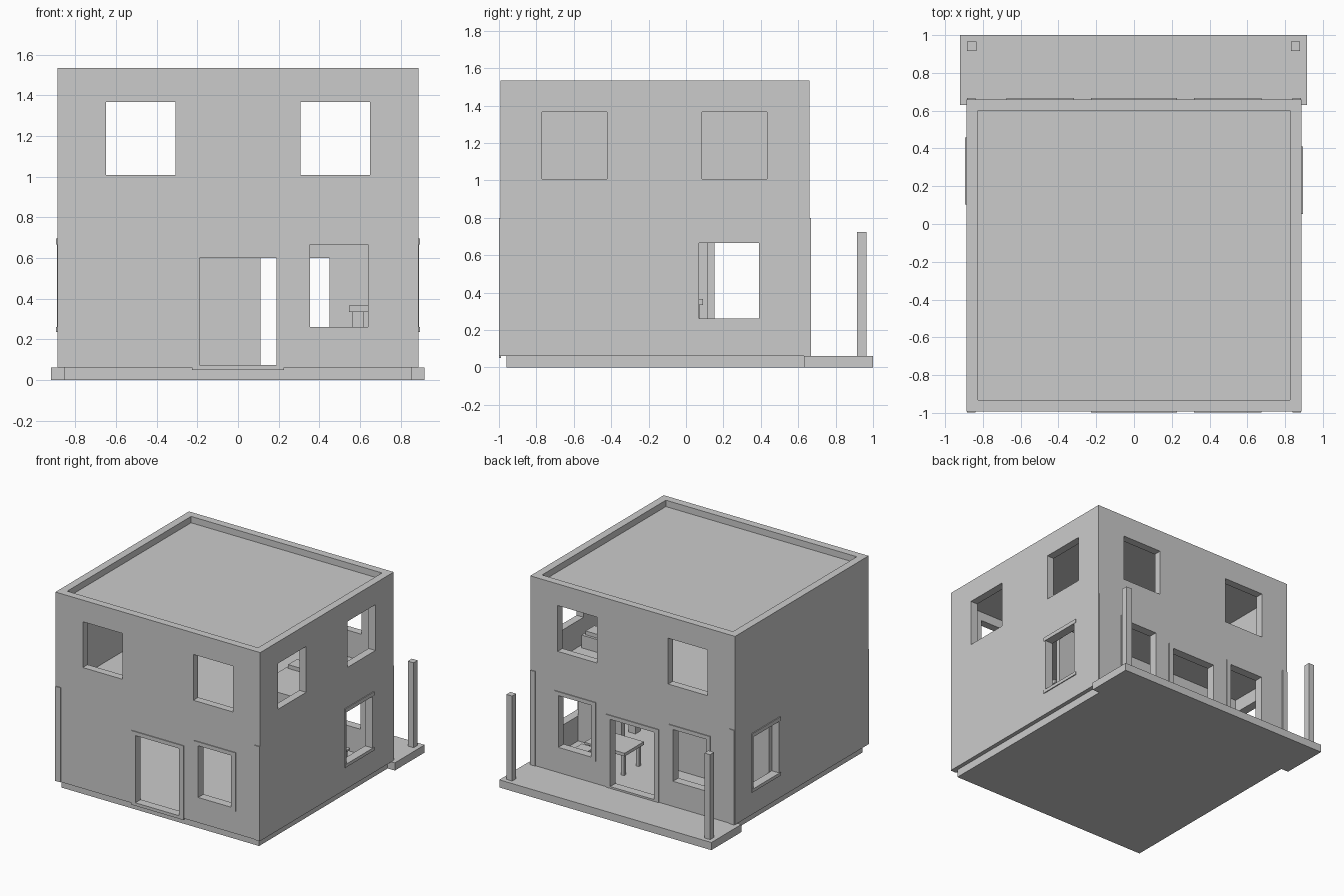
import bpy, bmesh

if "Cube" in bpy.data.objects:
    bpy.data.objects.remove(bpy.data.objects["Cube"])

grey = bpy.data.materials.new("plain_grey")
grey.diffuse_color = (0.6, 0.6, 0.6, 1)
grey.use_nodes = True
grey.node_tree.nodes["Principled BSDF"].inputs["Base Color"].default_value = grey.diffuse_color


def build(name, boxes):
    """One object from boxes given as (x0, x1, y0, y1, z0, z1)."""
    bm = bmesh.new()
    for x0, x1, y0, y1, z0, z1 in boxes:
        r = bmesh.ops.create_cube(bm, size=1)
        for v in r["verts"]:
            v.co.x = x1 if v.co.x > 0 else x0
            v.co.y = y1 if v.co.y > 0 else y0
            v.co.z = z1 if v.co.z > 0 else z0
    me = bpy.data.meshes.new(name)
    bm.to_mesh(me)
    bm.free()
    me.materials.append(grey)
    ob = bpy.data.objects.new(name, me)
    bpy.context.collection.objects.link(ob)
    return ob


def carve(ob, boxes):
    """Cut boxes out of an object and bake the result."""
    cutters = []
    for b in boxes:
        c = build("cutter", [b])
        c.hide_render = True
        cutters.append(c)
        m = ob.modifiers.new("cut", "BOOLEAN")
        m.operation, m.solver, m.object = "DIFFERENCE", "EXACT", c
    dg = bpy.context.evaluated_depsgraph_get()
    me = bpy.data.meshes.new_from_object(ob.evaluated_get(dg))
    ob.modifiers.clear()
    ob.data = me
    for c in cutters:
        bpy.data.objects.remove(c)


X, YF, YB = 0.887, -0.992, 0.66     # outer wall faces
T = 0.06                            # wall thickness
front, back = (YF - 0.05, YF + 0.1), (YB - 0.1, YB + 0.05)
right, left = (X - 0.1, X + 0.05), (-X - 0.05, -X + 0.1)
UP, LOW, DOOR = (1.007, 1.366), (0.261, 0.666), (0.074, 0.60)

# Shell: rooms, roof recess and openings are cut from one block
IX, IF, IB = X - T, YF + T, YB - T
cuts = [(-IX, IX, IF, IB, -0.1, 0.77),
        (-IX, IX, IF, IB, 0.80, 1.435),
        (-IX, IX, IF, IB, 1.485, 1.7)]
for s in (-1, 1):                               # upper front and back windows
    xs = (-0.65, -0.308) if s < 0 else (0.308, 0.65)
    cuts += [xs + front + UP, xs + back + UP]
for ys in ((-0.771, -0.423), (0.086, 0.434)):   # upper right windows
    cuts.append(right + ys + UP)
WIN, WIN_L, DX = (0.354, 0.639), (-0.639, -0.354), (-0.19, 0.19)
SIDE_R, SIDE_L = (0.07, 0.391), (0.12, 0.44)
cuts += [DX + front + DOOR, WIN + front + LOW,
         DX + back + DOOR, WIN + back + LOW, WIN_L + back + LOW,
         right + SIDE_R + LOW, left + SIDE_L + LOW]
shell = build("house_walls", [(-X, X, YF, YB, 0.06, 1.535)])
carve(shell, cuts)

# Ground slab, porch slab and porch posts
build("ground_slab", [(-0.857, 0.855, -0.96, 0.63, 0, 0.065)])
build("porch_slab", [(-0.92, 0.917, 0.63, 1.0, 0, 0.06)])
for n, x in (("left", -0.86), ("right", 0.855)):
    build("porch_post_" + n, [(x - 0.025, x + 0.025, 0.915, 0.965, 0.06, 0.725)])


# Thin surrounds of the ground-floor doors and windows
def surround(name, a, z, face, sign, axis, m=0.037, zlow=None):
    a0, a1 = a
    z0, z1 = z
    low = z0 - 0.025 if zlow is None else zlow
    high = z1 + 0.03
    bars = [(a0 - m, a0, z0, z1, 0.004), (a1, a1 + m, z0, z1, 0.004),
            (a0 - m, a1 + m, z1, high, 0.007), (a0 - m, a1 + m, low, z0, 0.007)]
    out = []
    for p, q, lo, hi, d in bars:
        if axis == "y":
            d = 0.007
        e = sorted((face - sign * 0.003, face + sign * d))
        if axis == "y":
            out.append((p, q, e[0], e[1], lo, hi))
        else:
            out.append((e[0], e[1], p, q, lo, hi))
    build(name, out)


surround("front_door_surround", DX, DOOR, YF, -1, "y", zlow=0.05)
surround("front_window_surround", WIN, LOW, YF, -1, "y")
surround("back_door_surround", DX, DOOR, YB, 1, "y", zlow=0.06)
surround("back_window_surround_right", WIN, LOW, YB, 1, "y")
surround("back_window_surround_left", WIN_L, LOW, YB, 1, "y")
surround("right_window_surround", SIDE_R, LOW, X, 1, "x", m=0.018)
surround("left_window_surround", SIDE_L, LOW, -X, -1, "x", m=0.018)

# Corner strips up to the upper storey
strips = []
for s in (-1, 1):
    x0, x1 = sorted((s * 0.84, s * (X - 0.003)))
    strips += [(x0, x1, YF - 0.007, YF + 0.003, 0.06, 0.8),
               (x0, x1, YB - 0.003, YB + 0.007, 0.06, 0.8)]
build("corner_strips", strips)

# Inner wall with a wide doorway
inner = build("inner_wall", [(-IX, IX, 0.115, 0.153, 0.065, 0.77)])
carve(inner, [(0.11, 0.45, 0.0, 0.3, 0.0, 0.60)])


# Dining table and chairs in the back room
def table(name, x0, x1, y0, y1, z0, top, leg=0.025, thick=0.025):
    boxes = [(x0, x1, y0, y1, top - thick, top)]
    for x in (x0 + 0.015, x1 - 0.015 - leg):
        for y in (y0 + 0.015, y1 - 0.015 - leg):
            boxes.append((x, x + leg, y, y + leg, z0, top - thick))
    return build(name, boxes)


table("dining_table", 0.21, 0.50, 0.22, 0.46, 0.065, 0.25)
for i, y in enumerate((0.23, 0.36)):
    table(f"chair_seat_{i}", 0.54, 0.65, y, y + 0.1, 0.065, 0.17, 0.015, 0.015)

# Sideboard in the front room, seen through the front window
table("side_table", 0.545, 0.82, -0.25, 0.09, 0.065, 0.365, 0.06, 0.03)

# Low bed upstairs
build("upstairs_bed", [(0.40, 0.80, -0.35, 0.15, 0.80, 0.90),
                       (0.42, 0.78, 0.02, 0.13, 0.90, 0.93)])
